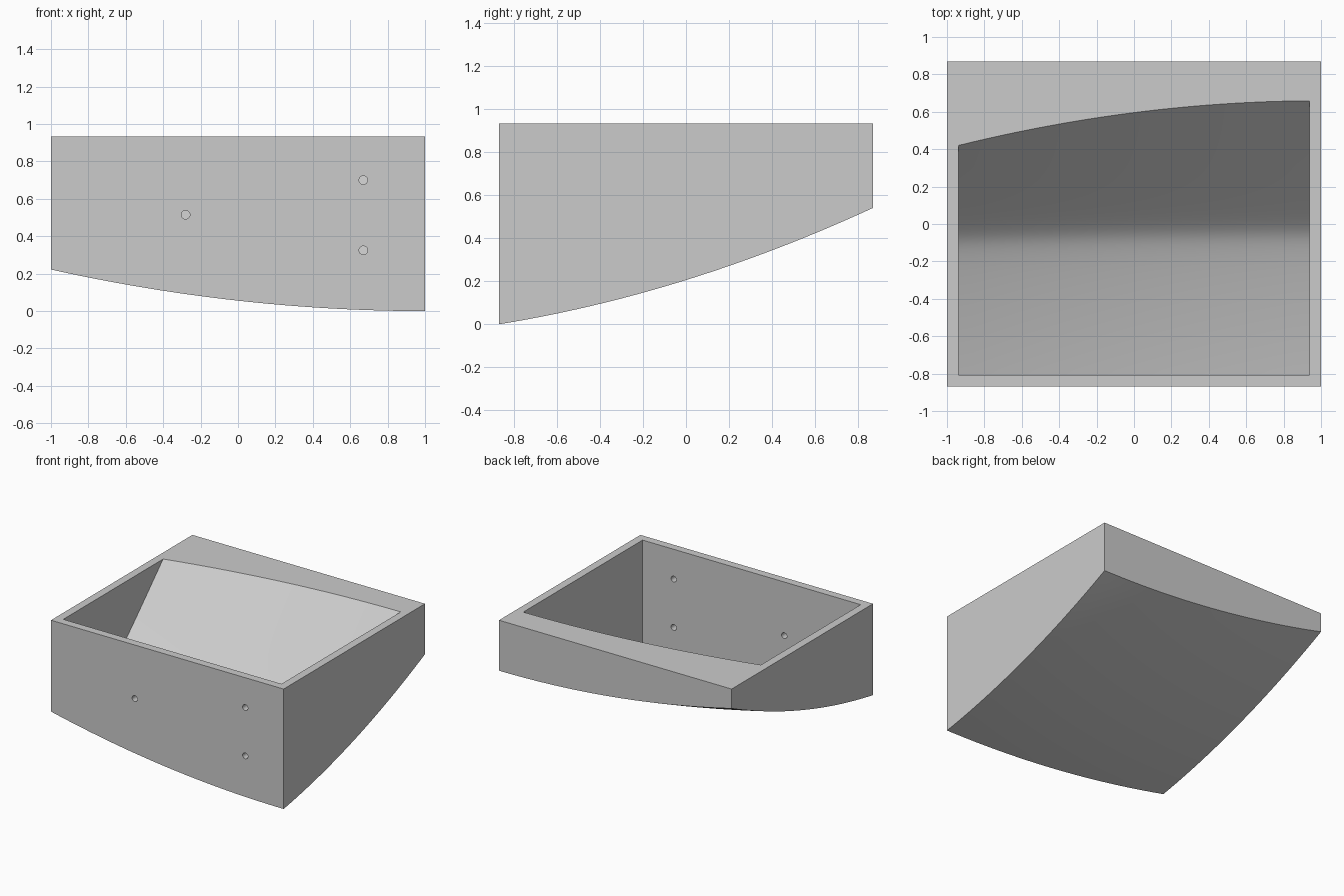
import bpy, bmesh, math
from mathutils import Matrix

old = bpy.data.objects.get("Cube")
if old:
    bpy.data.objects.remove(old, do_unlink=True)

TOP, HALF_Y, WALL = 0.932, 0.868, 0.062

grey = bpy.data.materials.new("light grey")
grey.use_nodes = True
colour = (0.6, 0.6, 0.6, 1)
grey.diffuse_color = colour
grey.node_tree.nodes["Principled BSDF"].inputs["Base Color"].default_value = colour


def underside(x, y):
    """Doubly curved lower surface, rising to the back and to the right."""
    across = 0.0555 * (1 - x) ** 2 * (1 + 0.05 * (y + HALF_Y))
    return across + 0.205 + 0.311 * y + 0.086 * (y * y - HALF_Y ** 2) + 0.065


def cavity_floor(x, y):
    """Thin shell in front, blended into a steep ramp at the back."""
    shell = underside(x, y) + 0.035
    ramp = TOP + (y - 0.66) + 0.0635 * (1 - x) ** 2
    blend = 0.04
    return (shell + ramp + math.sqrt((shell - ramp) ** 2 + blend ** 2)) / 2


def make_object(name, bm):
    bmesh.ops.recalc_face_normals(bm, faces=bm.faces[:])
    mesh = bpy.data.meshes.new(name)
    bm.to_mesh(mesh)
    bm.free()
    mesh.materials.append(grey)
    obj = bpy.data.objects.new(name, mesh)
    bpy.context.collection.objects.link(obj)
    return obj


def curved_block(name, half_x, y0, y1, top, floor, nx, ny):
    """Closed block with a flat top whose bottom follows floor(x, y)."""
    bm = bmesh.new()
    bmesh.ops.create_grid(bm, x_segments=nx, y_segments=ny, size=1)
    for v in bm.verts:
        v.co.x *= half_x
        v.co.y = y0 + (v.co.y + 1) / 2 * (y1 - y0)
    lower = bm.verts[:]
    result = bmesh.ops.extrude_face_region(bm, geom=bm.faces[:], use_keep_orig=True)
    for v in result["geom"]:
        if isinstance(v, bmesh.types.BMVert):
            v.co.z = top
    for v in lower:
        v.co.z = floor(v.co.x, v.co.y)
    # merge the flat top into one face
    flat = [f for f in bm.faces if all(abs(v.co.z - top) < 1e-6 for v in f.verts)]
    bmesh.ops.dissolve_faces(bm, faces=flat, use_verts=False)
    return make_object(name, bm)


def subtract(target, cutter):
    cutter.hide_render = True
    mod = target.modifiers.new("cut", "BOOLEAN")
    mod.operation = "DIFFERENCE"
    mod.solver = "EXACT"
    mod.object = cutter
    bpy.context.view_layer.objects.active = target
    bpy.ops.object.modifier_apply(modifier=mod.name)
    bpy.data.objects.remove(cutter, do_unlink=True)


# Outer block with the open cavity
body = curved_block("open_box", 1, -HALF_Y, HALF_Y, TOP, underside, 24, 24)
subtract(body, curved_block("cavity_cutter", 1 - WALL, -HALF_Y + WALL, 0.8,
                            1.5, cavity_floor, 24, 60))

# Bolt holes through the front wall
for x, z in ((-0.28, 0.515), (0.67, 0.70), (0.67, 0.325)):
    bm = bmesh.new()
    place = Matrix.Translation((x, -HALF_Y + WALL / 2, z)) @ Matrix.Rotation(math.pi / 2, 4, "X")
    bmesh.ops.create_cone(bm, cap_ends=True, segments=24, radius1=0.023,
                          radius2=0.023, depth=WALL * 1.6, matrix=place)
    subtract(body, make_object("hole_cutter", bm))

# Smooth curved faces, keep corners crisp
bpy.ops.object.select_all(action="DESELECT")
body.select_set(True)
bpy.context.view_layer.objects.active = body
bpy.ops.object.shade_smooth_by_angle(angle=math.radians(25))
